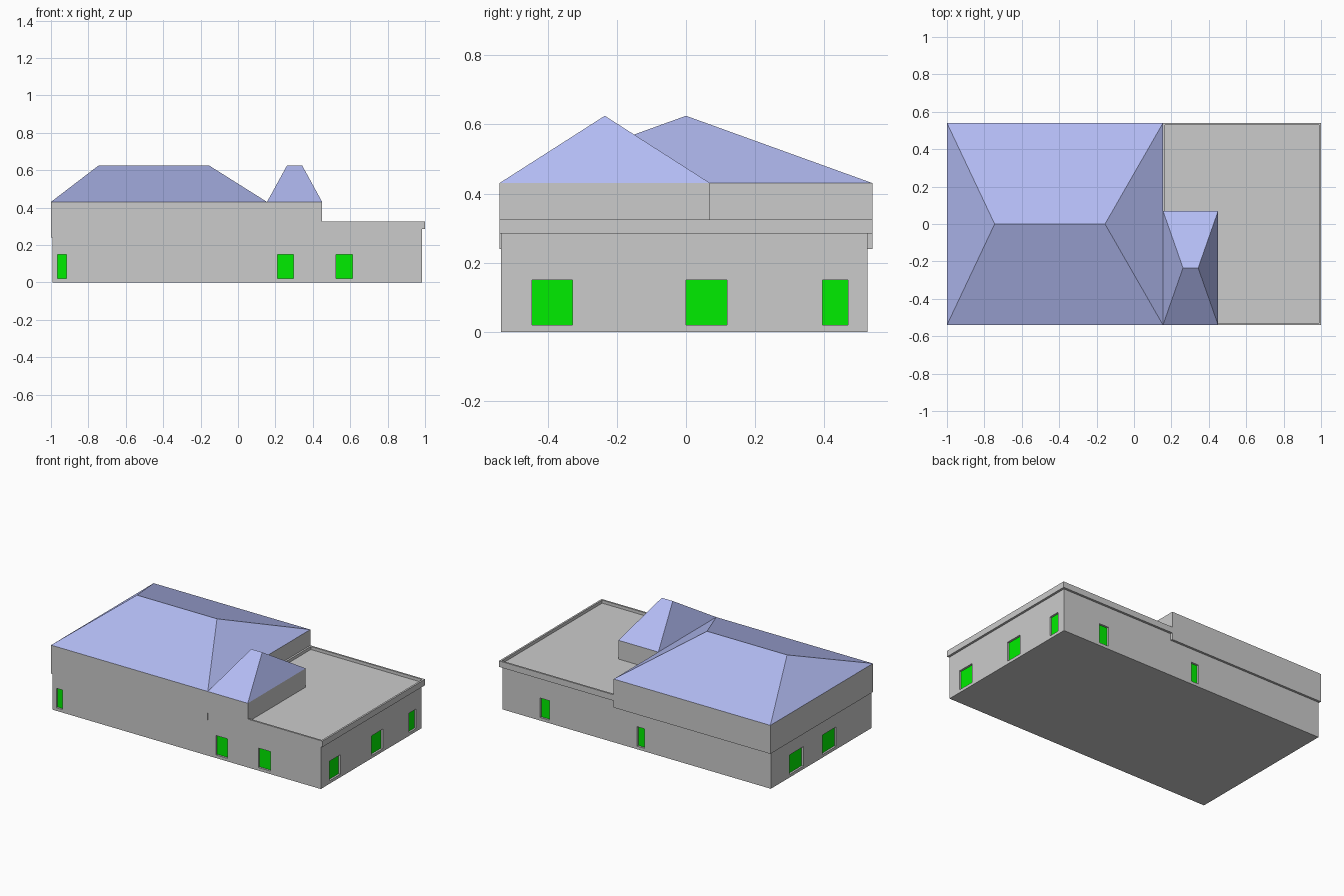
import bpy, bmesh

if "Cube" in bpy.data.objects:
    bpy.data.objects.remove(bpy.data.objects["Cube"])

def material(name, rgb):
    m = bpy.data.materials.new(name)
    m.diffuse_color = (*rgb, 1)
    m.use_nodes = True
    m.node_tree.nodes["Principled BSDF"].inputs["Base Color"].default_value = m.diffuse_color
    return m

BLUE = material("roof_blue", (0.45, 0.5, 0.9))
GREEN = material("window_green", (0.0, 0.85, 0.0))

def finish(name, bm, mat=None):
    bmesh.ops.recalc_face_normals(bm, faces=bm.faces)
    me = bpy.data.meshes.new(name)
    bm.to_mesh(me)
    bm.free()
    ob = bpy.data.objects.new(name, me)
    bpy.context.collection.objects.link(ob)
    if mat:
        me.materials.append(mat)
    return ob

def add_box(bm, x, y, z):
    vs = bmesh.ops.create_cube(bm, size=1)["verts"]
    for v in vs:
        v.co = [lo if c < 0 else hi for c, (lo, hi) in zip(v.co, (x, y, z))]

def box(name, x, y, z, mat=None):
    bm = bmesh.new()
    add_box(bm, x, y, z)
    return finish(name, bm, mat)

def hip_roof(name, x, y, z, ridge_x, mat):
    bm = bmesh.new()
    a, b, c, d = [bm.verts.new((px, py, z[0])) for px, py in
                  ((x[0], y[0]), (x[1], y[0]), (x[1], y[1]), (x[0], y[1]))]
    mid = (y[0] + y[1]) / 2
    r0, r1 = [bm.verts.new((rx, mid, z[1])) for rx in ridge_x]
    for f in ((a, b, r1, r0), (b, c, r1), (c, d, r0, r1), (d, a, r0), (d, c, b, a)):
        bm.faces.new(f)
    return finish(name, bm, mat)

# Ground floor walls
WX, WY = (-0.993, 0.985), (-0.535, 0.525)
walls = box("ground_floor_walls", WX, WY, (0, 0.30))

# Windows: shallow recesses with green panes, spans along each wall
WZ, DEPTH, PANE = (0.02, 0.15), 0.015, 0.002
spans = {
    "front": [(-0.965, -0.918), (0.212, 0.298), (0.525, 0.613)],
    "back": [(-0.06, -0.007), (0.64, 0.708)],
    "right": [(-0.445, -0.328), (0.0, 0.118), (0.395, 0.468)],
    "left": [(-0.162, -0.017), (0.181, 0.327)],
}
cut = bmesh.new()
for side, items in spans.items():
    along_x = side in ("front", "back")
    sign = 1 if side in ("back", "right") else -1
    face = (WY if along_x else WX)[sign > 0]
    inner = face - sign * DEPTH
    for i, s in enumerate(items):
        hole = sorted((inner, face + sign * 0.02))
        pane = sorted((inner - sign * PANE, inner + sign * PANE))
        add_box(cut, *((s, hole, WZ) if along_x else (hole, s, WZ)))
        box(f"window_{side}_{i + 1}", *((s, pane, WZ) if along_x else (pane, s, WZ)), GREEN)
cutter = finish("window_cutter", cut)
cutter.hide_render = True
mod = walls.modifiers.new("window_holes", "BOOLEAN")
mod.operation, mod.object, mod.solver = "DIFFERENCE", cutter, "EXACT"
bpy.context.view_layer.objects.active = walls
bpy.ops.object.modifier_apply(modifier=mod.name)
bpy.data.objects.remove(cutter)

# Flat roof with a raised rim
bm = bmesh.new()
add_box(bm, (0.155, 1.0), (-0.54, 0.54), (0.285, 0.325))
bm.normal_update()
top = max(bm.faces, key=lambda f: f.calc_center_median().z)
bmesh.ops.inset_region(bm, faces=[top], thickness=0.017)
ext = bmesh.ops.extrude_discrete_faces(bm, faces=[top])["faces"]
bmesh.ops.translate(bm, verts=ext[0].verts, vec=(0, 0, -0.02))
finish("flat_roof", bm)

# Upper storey and side room, each under a hip roof
box("upper_storey", (-1.0, 0.155), (-0.54, 0.54), (0.24, 0.43))
hip_roof("main_roof", (-1.0, 0.155), (-0.54, 0.54), (0.43, 0.625), (-0.745, -0.155), BLUE)
box("side_room", (0.155, 0.45), (-0.54, 0.07), (0.285, 0.43))
hip_roof("side_roof", (0.155, 0.45), (-0.54, 0.07), (0.43, 0.625), (0.262, 0.343), BLUE)
